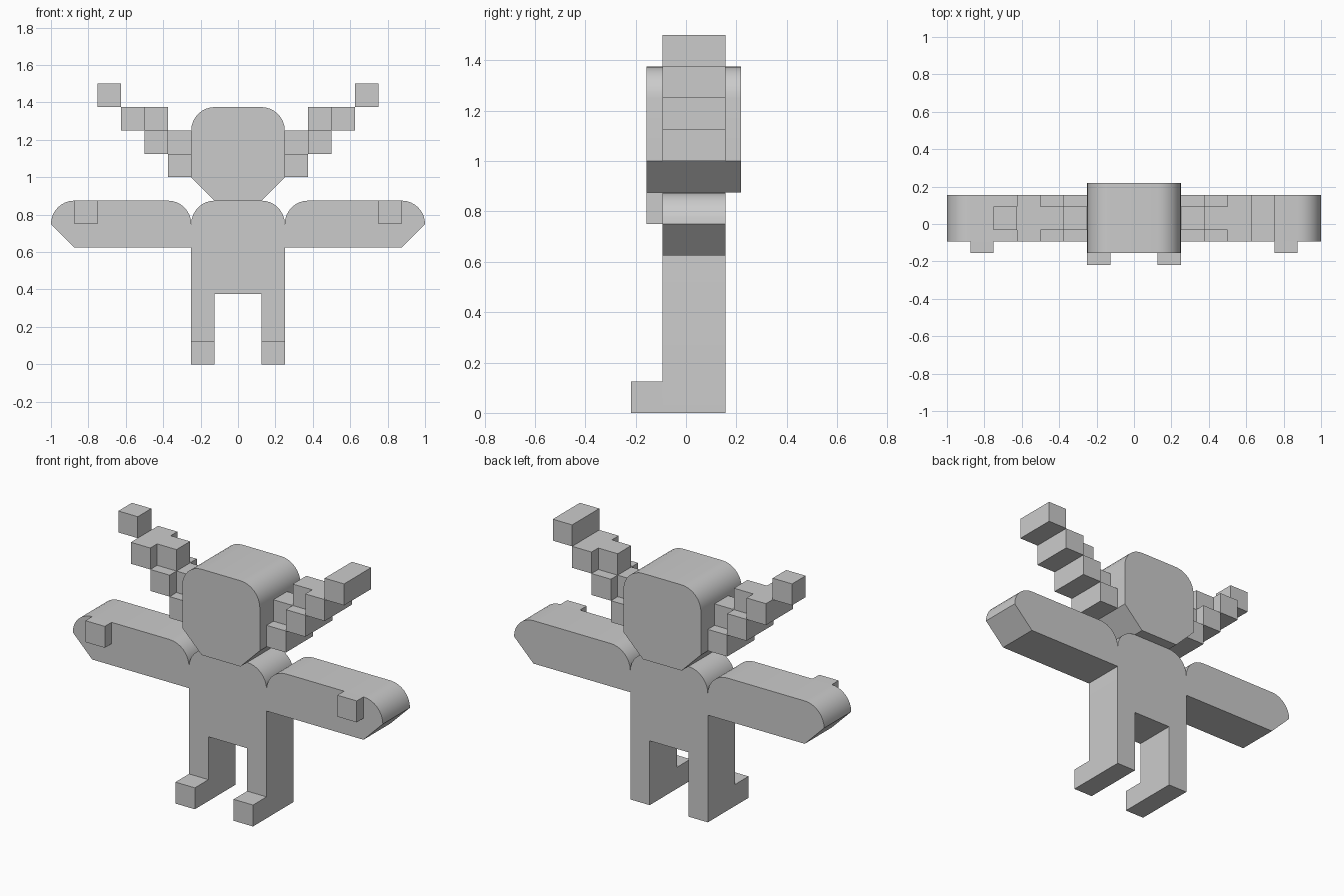
import bpy, bmesh, math

if "Cube" in bpy.data.objects:
    bpy.data.objects.remove(bpy.data.objects["Cube"])

U = 0.125                      # block size
BACK, FRONT = 0.156, -0.094    # depth of body, arms and antlers

grey = bpy.data.materials.new("light_grey")
grey.diffuse_color = (0.6, 0.6, 0.6, 1)
grey.use_nodes = True
grey.node_tree.nodes["Principled BSDF"].inputs["Base Color"].default_value = grey.diffuse_color


def finish(name, bm, smooth=False):
    bmesh.ops.recalc_face_normals(bm, faces=bm.faces)
    mesh = bpy.data.meshes.new(name)
    bm.to_mesh(mesh)
    bm.free()
    mesh.materials.append(grey)
    ob = bpy.data.objects.new(name, mesh)
    bpy.context.collection.objects.link(ob)
    if smooth:
        bpy.ops.object.select_all(action='DESELECT')
        bpy.context.view_layer.objects.active = ob
        ob.select_set(True)
        bpy.ops.object.shade_smooth_by_angle(angle=math.radians(30))
    return ob


def extrude_profile(name, pts, y0, y1, smooth=True):
    """Extrude an x/z outline from y0 to y1."""
    bm = bmesh.new()
    face = bm.faces.new([bm.verts.new((x, y0, z)) for x, z in pts])
    new = bmesh.ops.extrude_face_region(bm, geom=[face])["geom"]
    bmesh.ops.translate(bm, vec=(0, y1 - y0, 0),
                        verts=[v for v in new if isinstance(v, bmesh.types.BMVert)])
    return finish(name, bm, smooth)


def arc(cx, cz, start, end, r=U, n=8):
    """Quarter-round corner points, angles in degrees."""
    angles = [math.radians(start + (end - start) * i / n) for i in range(n + 1)]
    return [(cx + r * math.cos(a), cz + r * math.sin(a)) for a in angles]


def boxes(name, items):
    """One mesh from (x0, x1, y0, y1, z0, z1) boxes."""
    bm = bmesh.new()
    for x0, x1, y0, y1, z0, z1 in items:
        for v in bmesh.ops.create_cube(bm, size=1)["verts"]:
            v.co = ((x0 + x1) / 2 + v.co.x * (x1 - x0),
                    (y0 + y1) / 2 + v.co.y * (y1 - y0),
                    (z0 + z1) / 2 + v.co.z * (z1 - z0))
    return finish(name, bm)


# Head: rounded top, chamfered jaw
extrude_profile("head", [(-0.125, 0.875), (0.125, 0.875), (0.25, 1.0)]
                + arc(0.125, 1.25, 0, 90) + arc(-0.125, 1.25, 90, 180)
                + [(-0.25, 1.0)], -0.156, 0.219)

# Torso with both legs
extrude_profile("torso_and_legs",
                [(-0.25, 0), (-0.125, 0), (-0.125, 0.375), (0.125, 0.375),
                 (0.125, 0), (0.25, 0)]
                + arc(0.125, 0.75, 0, 90) + arc(-0.125, 0.75, 90, 180), FRONT, BACK)

for side, s in (("right", 1), ("left", -1)):
    # Arm: rounded shoulder and hand, chamfered underneath
    outline = ([(0.25, 0.625), (0.875, 0.625)]
               + arc(0.875, 0.75, 0, 90) + arc(0.375, 0.75, 90, 180))
    extrude_profile(side + "_arm", [(s * x, z) for x, z in outline], FRONT, BACK)

    def span(a, b):
        return (min(s * a, s * b), max(s * a, s * b))

    # Thumb and foot
    boxes(side + "_thumb", [(*span(0.75, 0.875), -0.156, FRONT, 0.75, 0.875)])
    boxes(side + "_foot", [(*span(0.125, 0.25), -0.219, FRONT, 0, U)])

    # Antler: wide steps with narrow inner blocks, tip narrow on one side only
    wide, narrow = (FRONT, BACK), (-0.031, 0.094)
    steps = []
    for i in range(3):
        x, z = 0.25 + i * U, 1.0 + i * U
        steps.append((*span(x, x + U), *wide, z, z + U))
        if i < 2:
            steps.append((*span(x, x + U), *narrow, z + U, z + 2 * U))
    steps.append((*span(0.625, 0.75), *(wide if s > 0 else narrow), 1.375, 1.5))
    boxes(side + "_antler", steps)
